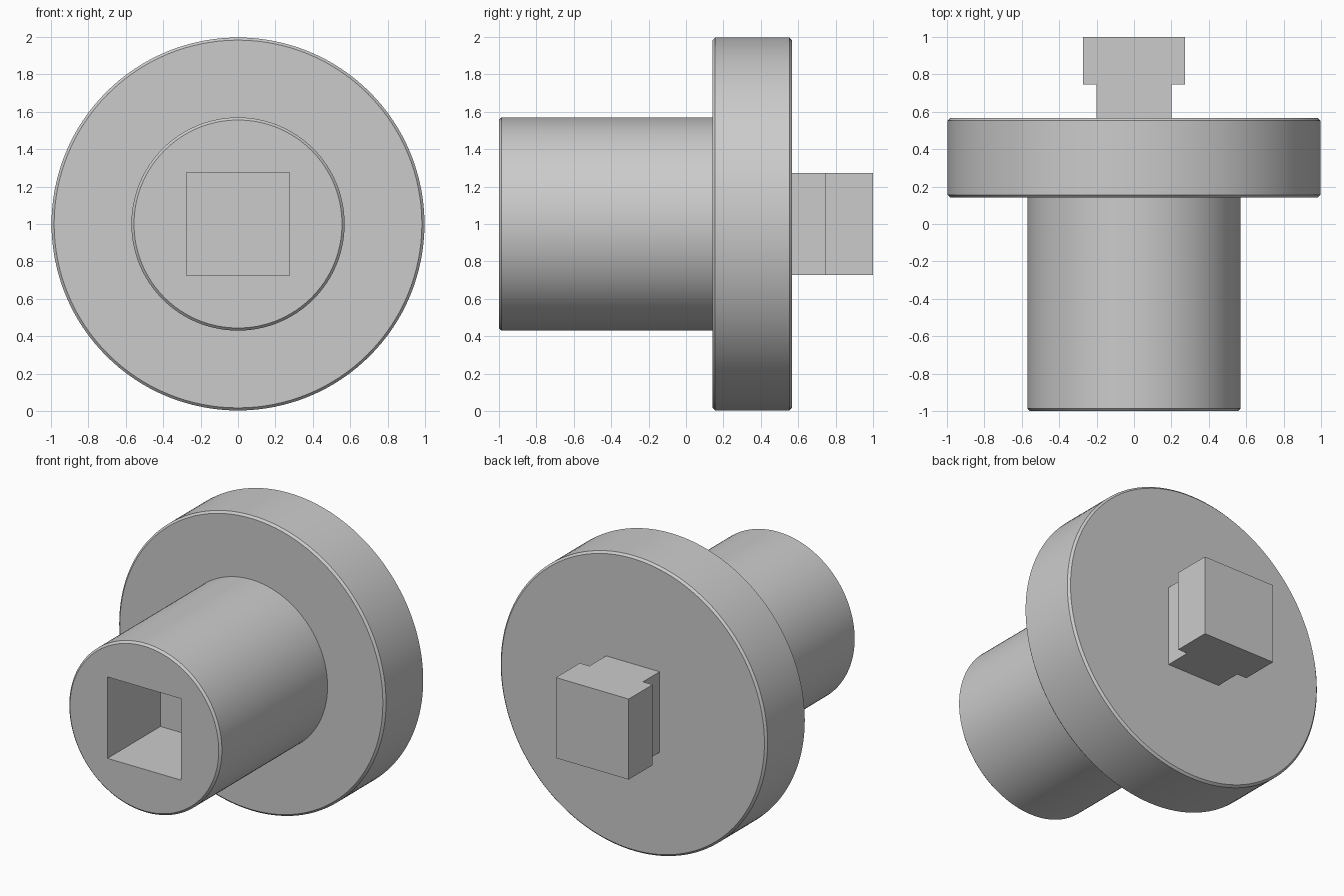
import bpy
import bmesh
from math import cos, sin, tau
from mathutils import Vector

if "Cube" in bpy.data.objects:
    bpy.data.objects.remove(bpy.data.objects["Cube"])

SEGMENTS = 128
CENTRE = 1.0      # height of the turning axis
BEVEL = 0.014
FLANGE_R, SHAFT_R = 0.997, 0.57
FRONT, SHOULDER, BACK = -1.0, 0.142, 0.567

grey = bpy.data.materials.new("plain grey")
grey.use_nodes = True
grey.diffuse_color = (0.6, 0.6, 0.6, 1)
grey.node_tree.nodes["Principled BSDF"].inputs["Base Color"].default_value = grey.diffuse_color


def finish(name, bm):
    bmesh.ops.recalc_face_normals(bm, faces=bm.faces)
    mesh = bpy.data.meshes.new(name)
    bm.to_mesh(mesh)
    bm.free()
    mesh.materials.append(grey)
    obj = bpy.data.objects.new(name, mesh)
    bpy.context.collection.objects.link(obj)
    return obj


def lathe(name, profile):
    """Turn (radius, y) points around the y axis and cap both ends."""
    bm = bmesh.new()
    rings = []
    for radius, y in profile:
        angles = [tau * i / SEGMENTS for i in range(SEGMENTS)]
        rings.append([bm.verts.new((radius * cos(a), y, CENTRE + radius * sin(a))) for a in angles])
    for lower, upper in zip(rings, rings[1:]):
        for i in range(SEGMENTS):
            j = (i + 1) % SEGMENTS
            bm.faces.new((lower[i], lower[j], upper[j], upper[i]))
    bm.faces.new(rings[0])
    bm.faces.new(rings[-1])
    return finish(name, bm)


def extrude_up(name, outline, bottom, top):
    """Raise an (x, y) outline into a prism."""
    bm = bmesh.new()
    base = bm.faces.new([bm.verts.new((x, y, bottom)) for x, y in outline])
    raised = bmesh.ops.extrude_face_region(bm, geom=[base], use_keep_orig=True)
    moved = [v for v in raised["geom"] if isinstance(v, bmesh.types.BMVert)]
    bmesh.ops.translate(bm, verts=moved, vec=Vector((0, 0, top - bottom)))
    return finish(name, bm)


# Shaft and flange, turned as one solid with chamfered rims
body = lathe("flanged_shaft", [
    (SHAFT_R - BEVEL, FRONT),
    (SHAFT_R, FRONT + BEVEL),
    (SHAFT_R, SHOULDER),
    (FLANGE_R - BEVEL, SHOULDER),
    (FLANGE_R, SHOULDER + BEVEL),
    (FLANGE_R, BACK - BEVEL),
    (FLANGE_R - BEVEL, BACK),
])

# Square socket cut into the shaft end
HALF = 0.275
cutter = extrude_up("socket_cutter", [
    (-HALF, FRONT - 0.1), (HALF, FRONT - 0.1), (HALF, -0.435), (-HALF, -0.435),
], CENTRE - HALF, CENTRE + HALF)
cutter.hide_render = True
cut = body.modifiers.new("socket", "BOOLEAN")
cut.operation = "DIFFERENCE"
cut.solver = "EXACT"
cut.object = cutter
bpy.context.view_layer.objects.active = body
body.select_set(True)
bpy.ops.object.modifier_apply(modifier=cut.name)
bpy.data.objects.remove(cutter)
bpy.ops.object.shade_smooth_by_angle(angle=0.5)

# T-shaped plug on the back of the flange
side = [(0.2, BACK - 0.01), (0.2, 0.745), (0.272, 0.745), (0.272, 1.0)]
outline = side + [(-x, y) for x, y in reversed(side)]
extrude_up("back_plug", outline, CENTRE - 0.272, CENTRE + 0.272)
